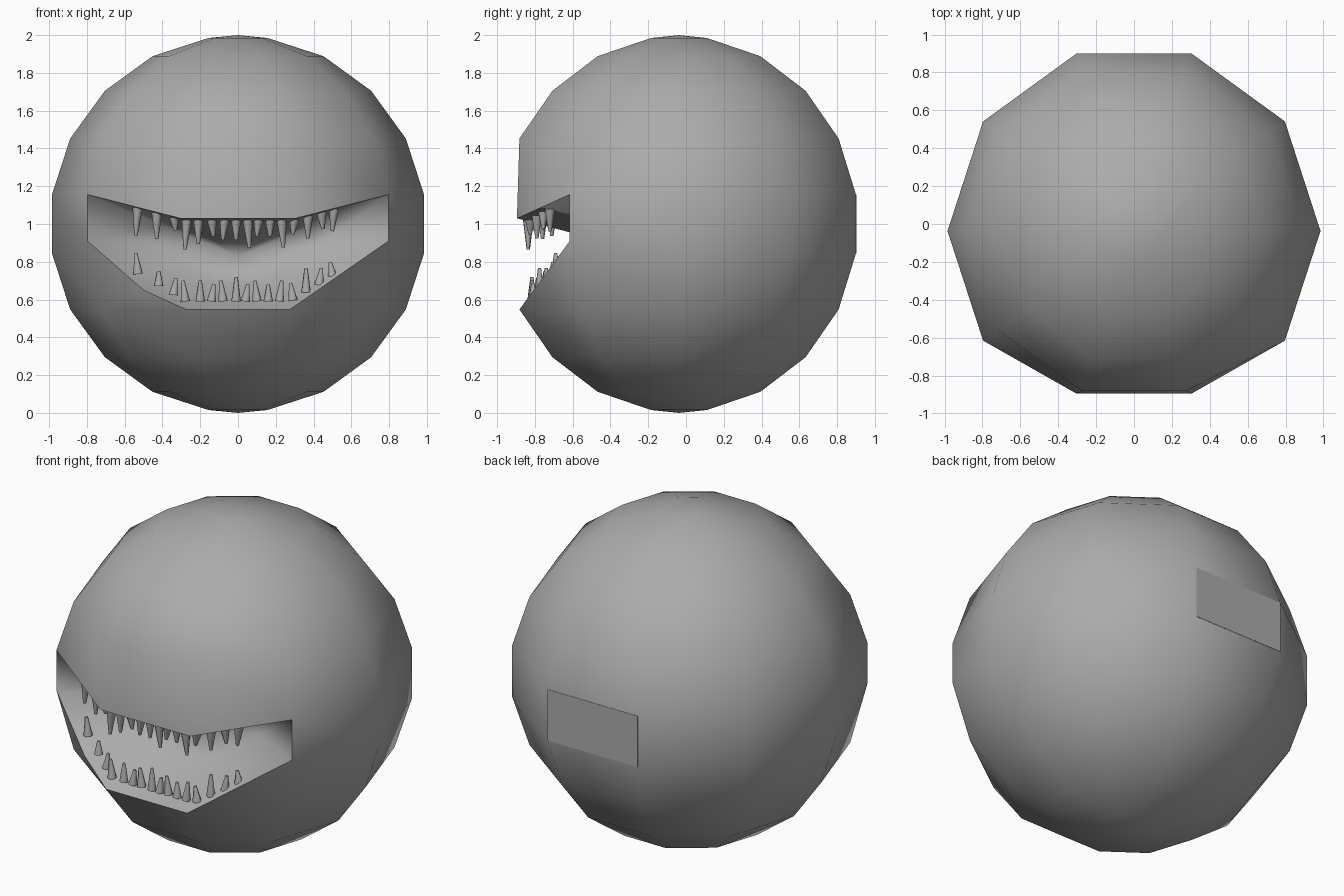
import bpy, bmesh
from math import sin, cos, radians, pi
from mathutils import Matrix, Vector

cube = bpy.data.objects.get("Cube")
if cube:
    bpy.data.objects.remove(cube, do_unlink=True)

grey = bpy.data.materials.new("mid grey")
grey.use_nodes = True
grey.diffuse_color = (0.41, 0.41, 0.41, 1)
grey.node_tree.nodes["Principled BSDF"].inputs["Base Color"].default_value = (0.41, 0.41, 0.41, 1)


def make_object(name, bm, angle=180):
    mesh = bpy.data.meshes.new(name)
    bmesh.ops.recalc_face_normals(bm, faces=bm.faces)
    bm.to_mesh(mesh)
    bm.free()
    mesh.materials.append(grey)
    obj = bpy.data.objects.new(name, mesh)
    bpy.context.collection.objects.link(obj)
    bpy.ops.object.select_all(action='DESELECT')
    obj.select_set(True)
    bpy.context.view_layer.objects.active = obj
    bpy.ops.object.shade_smooth_by_angle(angle=radians(angle), keep_sharp_edges=True)


# Ball body: ten sides, ten rings and two poles
SIDES, RINGS, RADIUS, CENTRE_Y = 10, 10, 0.997, -0.037
bm = bmesh.new()
rings = []
for i in range(RINGS):
    polar = radians(9 + 18 * i)
    rings.append([bm.verts.new((RADIUS * sin(polar) * cos(2 * pi * k / SIDES),
                                CENTRE_Y + RADIUS * sin(polar) * sin(2 * pi * k / SIDES),
                                1 + RADIUS * cos(polar))) for k in range(SIDES)])
top = bm.verts.new((0, CENTRE_Y, 2))
bottom = bm.verts.new((0, CENTRE_Y, 0))

# Pull the front vertices into the lips and mouth corners
upper, middle, lower = rings[4], rings[5], rings[6]
for k in (7, 8):
    upper[k].co.y, upper[k].co.z = -0.895, 1.03
for k in (6, 9):
    middle[k].co.z = 0.91
lip_bend = bm.verts.new((-0.5, -0.77, 0.65))

for k in range(SIDES):
    n = (k + 1) % SIDES
    bm.faces.new((top, rings[0][k], rings[0][n]))
    bm.faces.new((bottom, rings[-1][n], rings[-1][k]))
    for i in range(RINGS - 1):
        if not (i in (4, 5) and k in (6, 7, 8)):
            bm.faces.new((rings[i][k], rings[i + 1][k], rings[i + 1][n], rings[i][n]))
bm.faces.new((middle[6], lower[6], lower[7], lip_bend))
bm.faces.new((middle[9], lower[8], lower[9]))

# Mouth cavity: smooth inside, with a crisp lip edge
rim = upper[6:10] + [middle[9], lower[8], lower[7], lip_bend, middle[6]]
inner = [bm.verts.new((v.co.x * 0.5, v.co.y * 0.5 - 0.07, 0.83 + (v.co.z - 0.83) * 0.5))
         for v in rim]
throat = bm.verts.new((0, -0.42, 0.83))
for a in range(len(rim)):
    b = (a + 1) % len(rim)
    bm.faces.new((rim[a], rim[b], inner[b], inner[a]))
    bm.faces.new((inner[a], inner[b], throat))
    bm.edges.get((rim[a], rim[b])).smooth = False
for v in (middle[7], middle[8]):
    bm.verts.remove(v)
make_object("ball_body", bm)

# Flat panel at the middle of the back
bm = bmesh.new()
bmesh.ops.create_cube(bm, size=1, matrix=Matrix.Translation((0, 0.8995, 1))
                      @ Matrix.Diagonal((0.608, 0.004, 0.312, 1)))
make_object("back_panel", bm, 30)


# Teeth: tapered cones following the lips
def add_tooth(bm, x, front_y, base_z, tip_z, lean, radius):
    y = front_y + max(0, abs(x) - 0.28) * 0.5
    base, tip = Vector((x, y, base_z)), Vector((x + lean, y, tip_z))
    axis = tip - base
    cone = bmesh.ops.create_cone(bm, cap_ends=True, segments=7, radius1=radius,
                                 radius2=0.009, depth=axis.length)
    turn = axis.to_track_quat('Z', 'Y')
    for v in cone["verts"]:
        v.co = turn @ v.co + (base + tip) / 2


upper_x = [-.53, -.43, -.34, -.27, -.21, -.14, -.07, -.01, .05, .11, .17, .23, .3, .37, .44, .51]
upper_len = [15, 14, 7, 16, 13, 9, 11, 11, 15, 9, 9, 15, 8, 12, 9, 12]
lower_x = [-.53, -.42, -.34, -.28, -.2, -.14, -.08, -.01, .04, .1, .16, .22, .29, .36, .43, .5]
lower_len = [11, 8, 9, 11, 11, 9, 11, 13, 9, 11, 9, 11, 9, 13, 9, 8]

bm = bmesh.new()
for i, (x, size) in enumerate(zip(upper_x, upper_len)):
    base = 1.025 + max(0, abs(x) - 0.3) * 0.27
    add_tooth(bm, x, -0.835, base, base - size / 100, 0.01 * (i % 3 - 1), 0.029)
make_object("upper_teeth", bm, 60)

bm = bmesh.new()
for i, (x, size) in enumerate(zip(lower_x, lower_len)):
    base = 0.59 + max(0, abs(x) - 0.28) * 0.58
    add_tooth(bm, x, -0.815, base, base + size / 100, 0.012 * (i % 3 - 1), 0.026)
make_object("lower_teeth", bm, 60)
